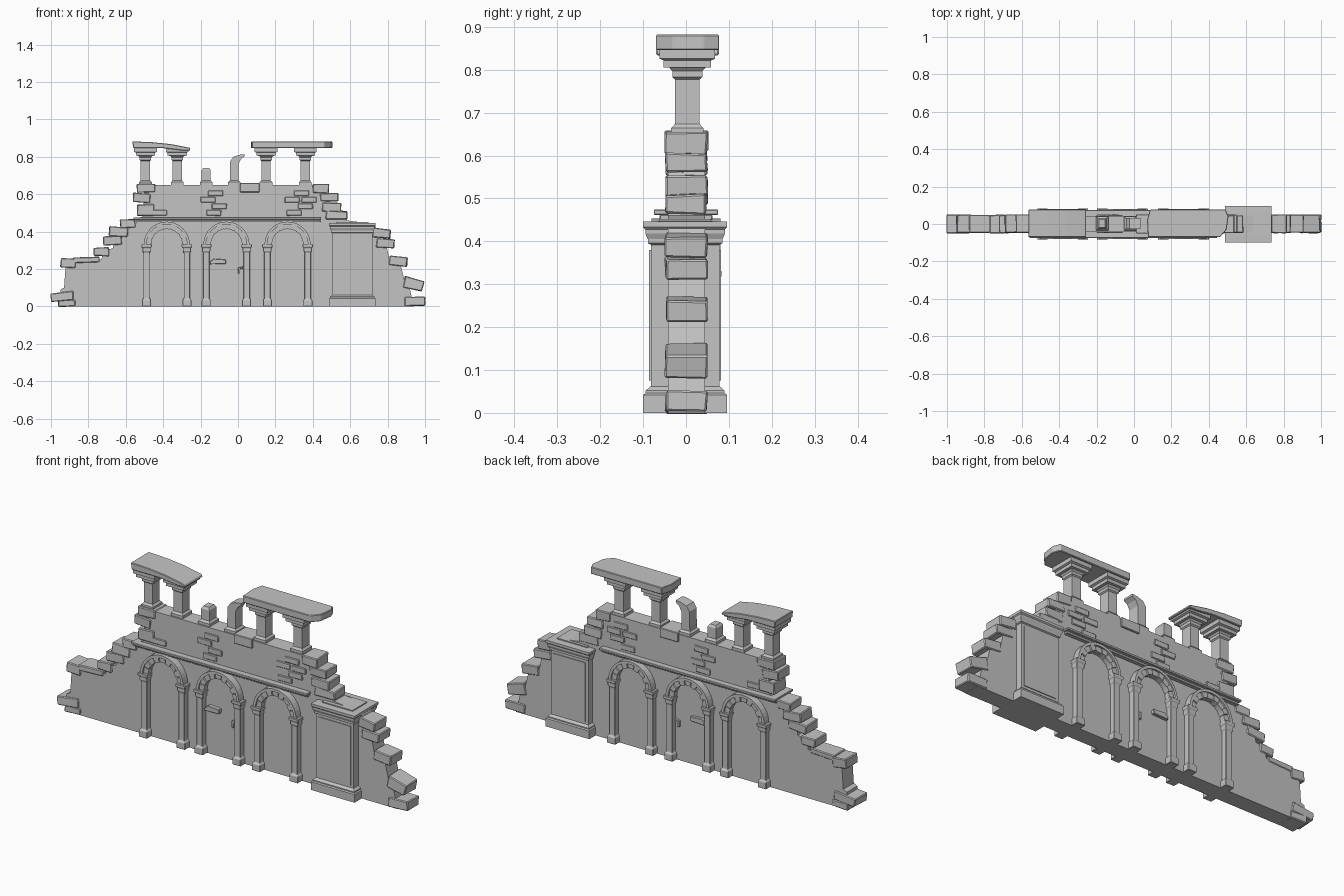
import bpy, bmesh, math, random
from mathutils import Matrix, Vector

random.seed(4)
old = bpy.data.objects.get("Cube")
if old:
    bpy.data.objects.remove(old)

stone = bpy.data.materials.new("grey_stone")
stone.use_nodes = True
GREY = (0.55, 0.55, 0.55, 1)
stone.diffuse_color = GREY
stone.node_tree.nodes["Principled BSDF"].inputs["Base Color"].default_value = GREY


def finish(name, bm, bevel=0):
    bmesh.ops.recalc_face_normals(bm, faces=bm.faces[:])
    mesh = bpy.data.meshes.new(name)
    bm.to_mesh(mesh)
    bm.free()
    mesh.materials.append(stone)
    ob = bpy.data.objects.new(name, mesh)
    bpy.context.collection.objects.link(ob)
    if bevel:
        mod = ob.modifiers.new("worn_edges", "BEVEL")
        mod.width, mod.segments = bevel, 1
    return ob


def add_box(bm, x0, x1, y0, y1, z0, z1, tilt=0, wear=0):
    centre = Vector((x0 + x1, y0 + y1, z0 + z1)) / 2
    m = (Matrix.Translation(centre) @ Matrix.Rotation(math.radians(tilt), 4, "Y")
         @ Matrix.Diagonal((x1 - x0, y1 - y0, z1 - z0, 1)))
    verts = bmesh.ops.create_cube(bm, size=1, matrix=m)["verts"]
    for v in verts:
        v.co += Vector([random.uniform(-wear, wear) for _ in range(3)])


def add_prism(bm, points, lo, hi, axis="y"):
    place = (lambda a, b: (a, lo, b)) if axis == "y" else (lambda a, b: (a, b, lo))
    step = (0, hi - lo, 0) if axis == "y" else (0, 0, hi - lo)
    face = bm.faces.new([bm.verts.new(place(a, b)) for a, b in points])
    out = bmesh.ops.extrude_face_region(bm, geom=[face])["geom"]
    bmesh.ops.translate(bm, vec=step, verts=[g for g in out if isinstance(g, bmesh.types.BMVert)])


def add_lathe(bm, cx, cy, hx, hy, profile):
    # Rectangular stack following (outward offset, height) pairs
    rings = []
    for d, z in profile:
        rings.append([bm.verts.new((cx + sx * (hx + d), cy + sy * (hy + d), z))
                      for sx, sy in ((-1, -1), (1, -1), (1, 1), (-1, 1))])
    for a, b in zip(rings, rings[1:]):
        for i in range(4):
            bm.faces.new((a[i], a[(i + 1) % 4], b[(i + 1) % 4], b[i]))
    bm.faces.new(rings[0])
    bm.faces.new(rings[-1])


# Ruined wall with stepped ends
bm = bmesh.new()
add_prism(bm, [(-.95, 0), (-.95, .09), (-.93, .1), (-.92, .24), (-.73, .25), (-.72, .3),
               (-.67, .31), (-.66, .36), (-.62, .37), (-.61, .42), (-.55, .43), (-.54, .47),
               (-.51, .48), (-.5, .65), (.44, .65), (.46, .6), (.5, .55), (.54, .5), (.58, .46),
               (.73, .44), (.75, .38), (.79, .34), (.81, .25), (.87, .22), (.89, .14),
               (.92, .09), (.94, 0)], -.042, .044)
finish("wall", bm)

# Loose end blocks: x0, x1, z0, z1, tilt
blocks = [(-1, -.88, .03, .075, -6), (-.95, -.87, .205, .258, 4), (-.88, -.74, .235, .265, -2),
          (-.96, -.87, .0, .035, 0), (-.77, -.69, .27, .315, 0), (-.72, -.62, .33, .375, -3),
          (-.69, -.59, .375, .425, 2), (-.63, -.55, .42, .465, 0),
          (-.54, -.44, .61, .655, 0), (-.56, -.47, .555, .605, 2), (-.54, -.45, .485, .545, 0),
          (.4, .485, .605, .655, 2), (.44, .535, .56, .605, 0), (.45, .55, .505, .555, 0),
          (.47, .585, .465, .51, 2), (.72, .815, .365, .415, 5), (.74, .835, .315, .36, 4),
          (.81, .905, .215, .265, 6), (.885, .99, .09, .15, 14), (.89, 1, .004, .05, -2)]
bm = bmesh.new()
for x0, x1, z0, z1, tilt in blocks:
    add_box(bm, x0, x1, -.048, .049, z0, z1, tilt, .003)
finish("edge_blocks", bm, .004)

# Exposed bricks standing slightly proud of both wall faces
bm = bmesh.new()
for cx, cz in ((-.13, .5), (-.1, .535), (-.16, .57), (-.12, .605),
               (-.42, .5), (.3, .5), (.36, .535), (.29, .57), (.38, .57), (.34, .605)):
    add_box(bm, cx - .04, cx + .04, -.047, .049, cz - .015, cz + .015, 0, .001)
add_box(bm, .01, .115, -.05, .052, .61, .659)
finish("exposed_bricks", bm, .003)

# Stones jutting out inside the middle arch
bm = bmesh.new()
add_prism(bm, [(-.15, .225), (-.065, .228), (-.065, .25), (-.13, .255), (-.148, .24)], -.062, .06)
add_prism(bm, [(0, .175), (.012, .175), (.012, .2), (.027, .203), (.027, .213), (0, .208)], -.056, .055)
finish("jutting_stones", bm, .002)

# String course under the upper storey
bm = bmesh.new()
add_box(bm, -.555, .44, -.062, .062, .45, .462)
add_box(bm, -.56, .445, -.075, .075, .462, .474)
finish("string_course", bm, .002)

# Blind arcade on both faces
SPRING, HALF = .33, .108


def arc(cx, r, a0, a1, n):
    return [(cx + r * math.cos(a0 + (a1 - a0) * i / n),
             SPRING + r * math.sin(a0 + (a1 - a0) * i / n)) for i in range(n + 1)]


def add_band(bm, cx, r0, r1, a0, a1, n, lo, hi):
    add_prism(bm, arc(cx, r0, a0, a1, n) + arc(cx, r1, a0, a1, n)[::-1], lo, hi)


for label, face, side in (("front", -.04, -1), ("back", .04, 1)):
    cols, rings, vous = bmesh.new(), bmesh.new(), bmesh.new()
    for cx in (-.381, -.062, .265):
        for s in (-1, 1):
            add_lathe(cols, cx + s * HALF, face, .017, .032,
                      [(.007, 0), (.007, .034), (0, .042), (0, .288), (.005, .294),
                       (.005, .312), (.011, .318), (.011, .332)])
        lo, hi = sorted((face - side * .01, face + side * .04))
        add_band(rings, cx, .109, .123, 0, math.pi, 20, lo, hi)
        lo, hi = sorted((face - side * .01, face + side * .028))
        add_band(rings, cx, .086, .11, 0, math.pi, 20, lo, hi)
        # Raised voussoirs
        for i in range(9):
            a = math.pi * i / 9
            lo, hi = sorted((face, face + side * (.036 if i % 2 else .031)))
            add_band(vous, cx, .083, .11, a + .03, a + math.pi / 9 - .03, 2, lo, hi)
    finish(label + "_arch_columns", cols, .002)
    finish(label + "_arch_rings", rings)
    finish(label + "_voussoirs", vous)

# Large pier with base and cap mouldings
PX = .611
bm = bmesh.new()
add_lathe(bm, PX, -.002, .107, .08,
          [(.018, 0), (.018, .042), (.012, .046), (.012, .052), (.003, .06), (0, .062),
           (0, .392), (.007, .396), (.007, .405), (.013, .418), (.013, .428),
           (.018, .433), (.018, .446), (-.02, .447), (-.02, .452)])
finish("pier", bm)
bm = bmesh.new()
for y0, y1 in ((-.086, -.08), (.076, .082)):
    add_box(bm, PX - .092, PX + .092, y0, y1, .075, .38)
finish("pier_panels", bm)

# Upper colonnade
bm = bmesh.new()
foot = [(.009, .65), (.009, .664), (.003, .67), (0, .674)]
for cx in (-.495, -.325, .15, .36):
    add_lathe(bm, cx, .003, .025, .029,
              foot + [(0, .778), (.006, .783), (.006, .797), (.013, .805), (.026, .806),
                      (.026, .822), (.036, .826), (.036, .846)])
finish("upper_columns", bm)

# Broken column stumps
bm = bmesh.new()
add_lathe(bm, -.17, .003, .024, .029, foot + [(0, .728), (-.008, .74)])
add_lathe(bm, -.02, .003, .024, .029, foot + [(0, .69)])
add_prism(bm, [(-.044, .68), (.004, .68), (.004, .765), (.018, .79), (.036, .803), (.036, .814),
               (.005, .81), (-.025, .8), (-.042, .775)], -.026, .032)
finish("broken_columns", bm)

# Broken lintel slabs
bm = bmesh.new()
add_prism(bm, [(-.565, .882), (-.46, .878), (-.36, .868), (-.258, .848), (-.255, .834),
               (-.3, .834), (-.4, .846), (-.56, .846)], -.07, .077)
finish("left_lintel", bm, .003)
bm = bmesh.new()
add_prism(bm, [(.075, -.07), (.46, -.07), (.495, -.03), (.505, .04), (.49, .077), (.085, .077),
               (.07, .02)], .846, .882, "z")
finish("right_lintel", bm, .003)
